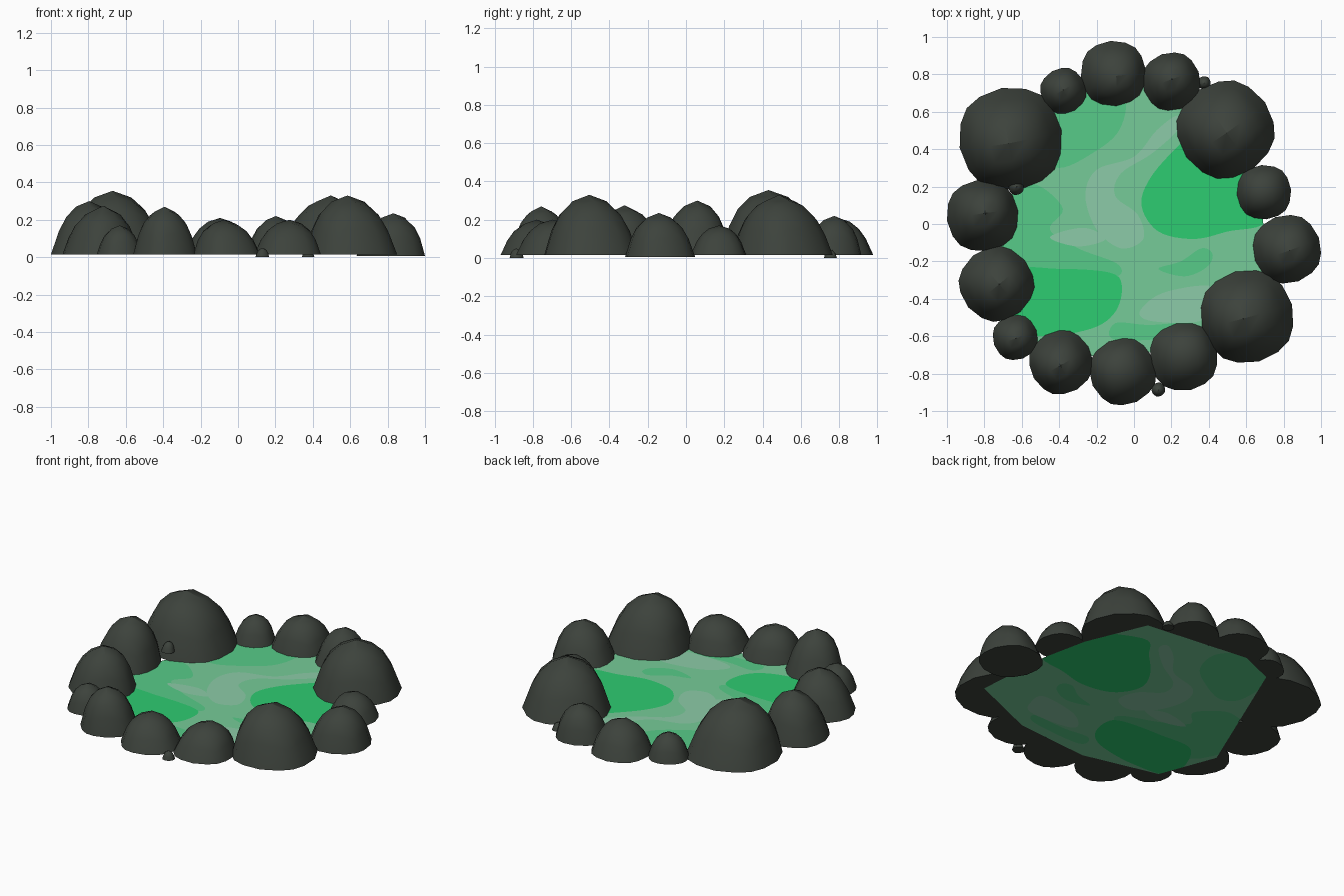
import bpy, bmesh, math, random
from mathutils import Vector, Matrix
from mathutils.geometry import delaunay_2d_cdt

random.seed(4)
cube = bpy.data.objects.get("Cube")
if cube:
    bpy.data.objects.remove(cube)


def material(name, r, g, b):
    m = bpy.data.materials.new(name)
    m.use_nodes = True
    m.diffuse_color = (r, g, b, 1)
    m.node_tree.nodes["Principled BSDF"].inputs["Base Color"].default_value = (r, g, b, 1)
    return m


STONE = material("dark stone", .046, .055, .045)
WATER = [material("light green water", .181, .6, .314),
         material("medium green water", .095, .6, .25),
         material("pale green water", .262, .6, .392),
         material("bright green water", .027, .604, .165)]


def add_object(name, bm, materials):
    mesh = bpy.data.meshes.new(name)
    bm.to_mesh(mesh)
    bm.free()
    for m in materials:
        mesh.materials.append(m)
    obj = bpy.data.objects.new(name, mesh)
    bpy.context.collection.objects.link(obj)
    return obj


def rock(name, x, y, radius, top, turn, base=.015):
    """Rounded block: the upper half of a cube, puffed out into a steep dome."""
    bm = bmesh.new()
    bmesh.ops.create_cube(bm, size=2)
    bmesh.ops.subdivide_edges(bm, edges=bm.edges[:], cuts=3, use_grid_fill=True)
    bmesh.ops.bisect_plane(bm, geom=bm.verts[:] + bm.edges[:] + bm.faces[:],
                           plane_co=(0, 0, 0), plane_no=(0, 0, -1), clear_outer=True)
    lean = Vector((random.uniform(-.1, .1), random.uniform(-.1, .1)))
    for v in bm.verts:
        p = v.co.normalized() * .85 + v.co * .15
        t = min(max(v.co.normalized().z, 0), 1)
        flat = Vector((p.x, p.y))
        if flat.length > 1e-4:
            square = flat.length / max(math.sqrt(max(1 - t * t, 0)), .01)
            flat = flat.normalized() * math.sqrt(max(1 - t ** 1.25, 0)) * square ** .6
        flat += lean * t
        v.co = (flat.x, flat.y, t)
    bm.transform(Matrix.Rotation(math.radians(turn), 4, 'Z'))
    # Fit the dome to its footprint and height
    xs, ys = [v.co.x for v in bm.verts], [v.co.y for v in bm.verts]
    mid = Vector(((min(xs) + max(xs)) / 2, (min(ys) + max(ys)) / 2))
    fit = 2 * radius / max(max(xs) - min(xs), max(ys) - min(ys))
    for v in bm.verts:
        v.co = (x + (v.co.x - mid.x) * fit, y + (v.co.y - mid.y) * fit,
                base + v.co.z * (top - base))
    # Close the underside
    rim = [e for e in bm.edges if e.is_boundary]
    bmesh.ops.contextual_create(bm, geom=rim)
    bmesh.ops.recalc_face_normals(bm, faces=bm.faces[:])
    obj = add_object(name, bm, [STONE])
    bpy.ops.object.select_all(action='DESELECT')
    obj.select_set(True)
    bpy.context.view_layer.objects.active = obj
    bpy.ops.object.shade_smooth_by_angle(angle=math.radians(32))


# Ring of rocks: x, y, radius, top, turn
rock("large_rock_back_right", -.66, .455, .272, .355, 10)
rock("large_rock_back_left", .49, .505, .262, .33, 35)
rock("large_rock_front_left", .605, -.495, .246, .33, 15)
rock("rock_right", -.81, .045, .19, .3, 8)
rock("rock_front_right", -.735, -.32, .203, .275, 40)
rock("small_rock_front_right", -.635, -.607, .12, .17, 20)
rock("rock_front_a", -.39, -.74, .17, .27, 30)
rock("rock_front_b", -.06, -.79, .179, .2, 25)
rock("rock_front_c", .265, -.71, .178, .2, 12)
rock("rock_left", .817, -.135, .183, .235, 20, .006)
rock("small_rock_left", .695, .17, .145, .17, 5)
rock("rock_back_a", .2, .762, .155, .22, 20)
rock("rock_back_b", -.11, .805, .174, .21, 5)
rock("small_rock_back", -.378, .712, .122, .17, 30)

# Loose pebbles
rock("pebble_back", .375, .755, .034, .045, 10, 0)
rock("pebble_front", .13, -.885, .037, .05, 30, 0)
rock("pebble_right", -.63, .195, .04, .13, 20, .07)

# Water outline and the swirls within it
POOL = [(.726, -.483), (.69, .02), (.628, .305), (.47, .684), (-.21, .763), (-.44, .666),
        (-.82, -.234), (-.684, -.593), (-.204, -.71), (.283, -.67)]
MEDIUM = [
    [(-.4, .3), (-.22, .38), (-.08, .5), (-.05, .68), (-.2, .8), (-.45, .75), (-.5, .4)],
    [(-.62, .2), (-.5, .2), (-.38, .08), (-.45, -.03), (-.3, -.13), (-.08, -.22),
     (-.15, -.3), (-.7, -.35), (-.85, .1)],
    [(.13, -.24), (.25, -.2), (.36, -.13), (.42, -.16), (.39, -.23), (.27, -.28)],
    [(-.1, -.53), (.08, -.54), (.3, -.53), (.25, -.6), (-.1, -.62)]]
PALE = [
    [(.23, .58), (.12, .5), (0, .36), (-.2, .29), (-.26, .15), (-.2, -.03), (-.07, -.13),
     (.05, -.08), (.02, .05), (-.1, .15), (-.07, .27), (.1, .38), (.25, .52)],
    [(-.45, -.07), (-.27, -.02), (-.15, -.08), (-.3, -.12)],
    [(.03, -.47), (.15, -.37), (.4, -.33), (.42, -.42), (.35, -.52), (.1, -.52)]]
BRIGHT = [
    [(.04, .1), (.09, .25), (.24, .42), (.4, .55), (.8, .3), (.72, .02), (.5, -.04),
     (.32, -.08), (.13, -.04)],
    [(-.65, -.26), (-.4, -.24), (-.13, -.26), (-.065, -.33), (-.1, -.47), (-.23, -.56),
     (-.5, -.6), (-.75, -.55)]]


def smooth_loop(points, steps=6):
    """Closed curve passing through the points."""
    pts, out = [Vector(p) for p in points], []
    n = len(pts)
    for i in range(n):
        a, b, c, d = (pts[(i + k) % n] for k in (-1, 0, 1, 2))
        for s in range(steps):
            t = s / steps
            out.append(b + (c - a) * t / 2 + (a * 2 - b * 5 + c * 4 - d) * t * t / 2
                       + (b * 3 - a - c * 3 + d) * t ** 3 / 2)
    return out


def inside(p, loop):
    hit = False
    for a, b in zip(loop, loop[1:] + loop[:1]):
        if (a.y > p.y) != (b.y > p.y):
            if p.x < a.x + (b.x - a.x) * (p.y - a.y) / (b.y - a.y):
                hit = not hit
    return hit


# Water sheet cut along every outline, each face coloured by the swirl it lies in
pool = [Vector(p) for p in POOL]
swirls = [(index, smooth_loop(loop))
          for index, group in enumerate((MEDIUM, PALE, BRIGHT), 1) for loop in group]
points, edges = [], []
for loop in [pool] + [s[1] for s in swirls]:
    first, n = len(points), len(loop)
    points += loop
    edges += [(first + i, first + (i + 1) % n) for i in range(n)]
result = delaunay_2d_cdt(points, edges, [], 0, 1e-5)
bm = bmesh.new()
verts = [bm.verts.new((p.x, p.y, .012)) for p in result[0]]
for tri in result[2]:
    centre = sum((result[0][i] for i in tri), Vector((0, 0))) / len(tri)
    if inside(centre, pool):
        face = bm.faces.new([verts[i] for i in tri])
        face.normal_update()
        if face.normal.z < 0:
            face.normal_flip()
        for index, loop in swirls:
            if inside(centre, loop):
                face.material_index = index
bmesh.ops.delete(bm, geom=[v for v in bm.verts if not v.link_faces], context='VERTS')
add_object("water", bm, WATER)
